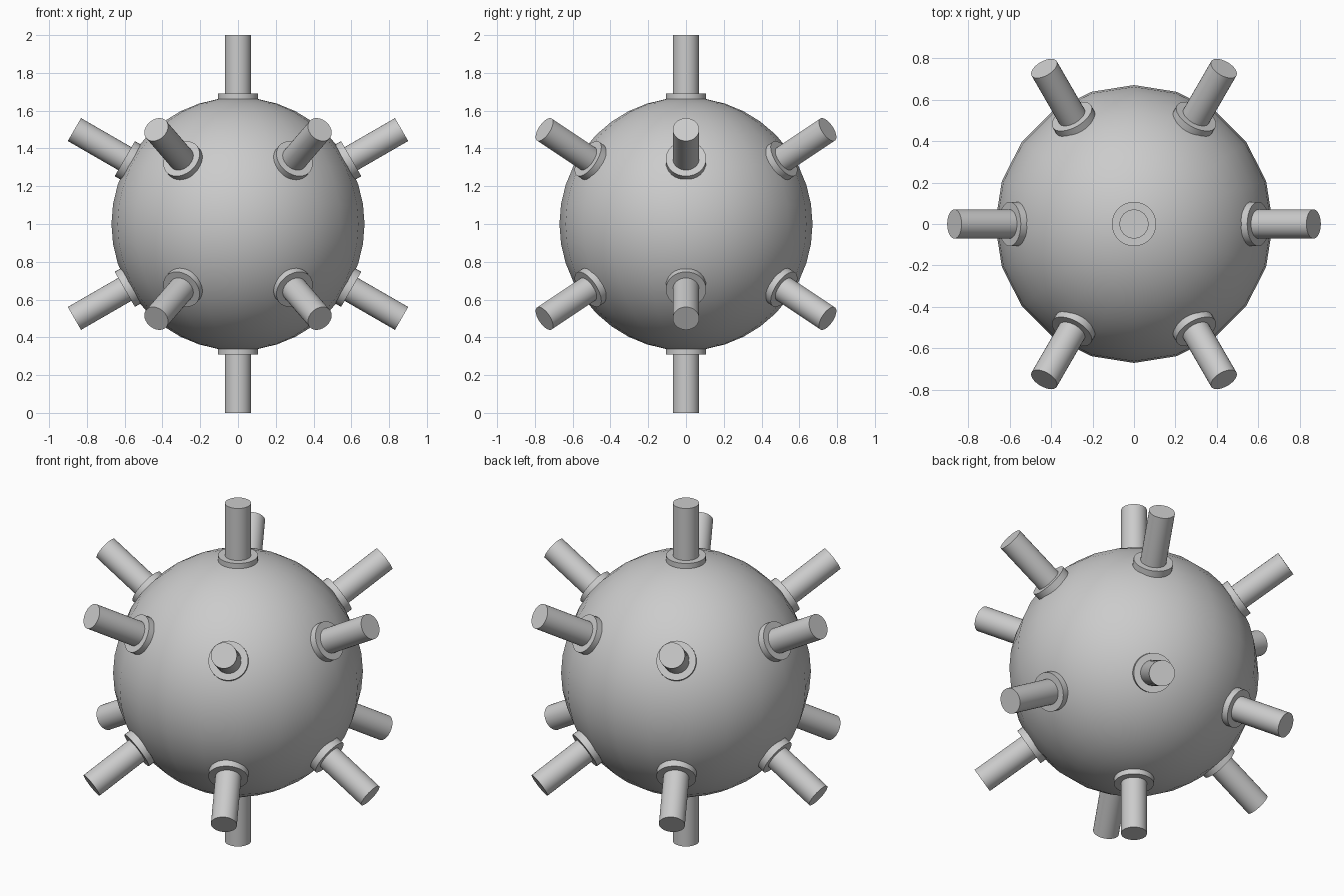
import bpy
from math import cos, sin, radians
from mathutils import Vector

if "Cube" in bpy.data.objects:
    bpy.data.objects.remove(bpy.data.objects["Cube"])

CENTRE = Vector((0, 0, 1))


def smooth(angle=40):
    bpy.ops.object.shade_smooth_by_angle(angle=radians(angle))


def radial_cylinder(name, direction, radius, start, end):
    """Cylinder along a ray from the ball centre, between two distances."""
    bpy.ops.mesh.primitive_cylinder_add(
        vertices=32, radius=radius, depth=end - start,
        location=CENTRE + direction * (start + end) / 2,
        rotation=direction.to_track_quat('Z', 'Y').to_euler())
    bpy.context.object.name = name
    smooth()


# Ball body
bpy.ops.mesh.primitive_uv_sphere_add(segments=20, ring_count=20, radius=0.67, location=CENTRE)
bpy.context.object.name = "ball_body"
smooth()

# Spike directions: two poles and two rings of six at 30 degrees above and below
directions = [Vector((0, 0, 1)), Vector((0, 0, -1))]
for elevation in (radians(30), radians(-30)):
    for i in range(6):
        a = radians(60 * i)
        directions.append(Vector((cos(a) * cos(elevation), sin(a) * cos(elevation), sin(elevation))))

# Each spike is a rod with a collar at its base
for i, d in enumerate(directions):
    radial_cylinder(f"rod_{i}", d, 0.07, 0.62, 1.0)
    radial_cylinder(f"collar_{i}", d, 0.107, 0.62, 0.692)
